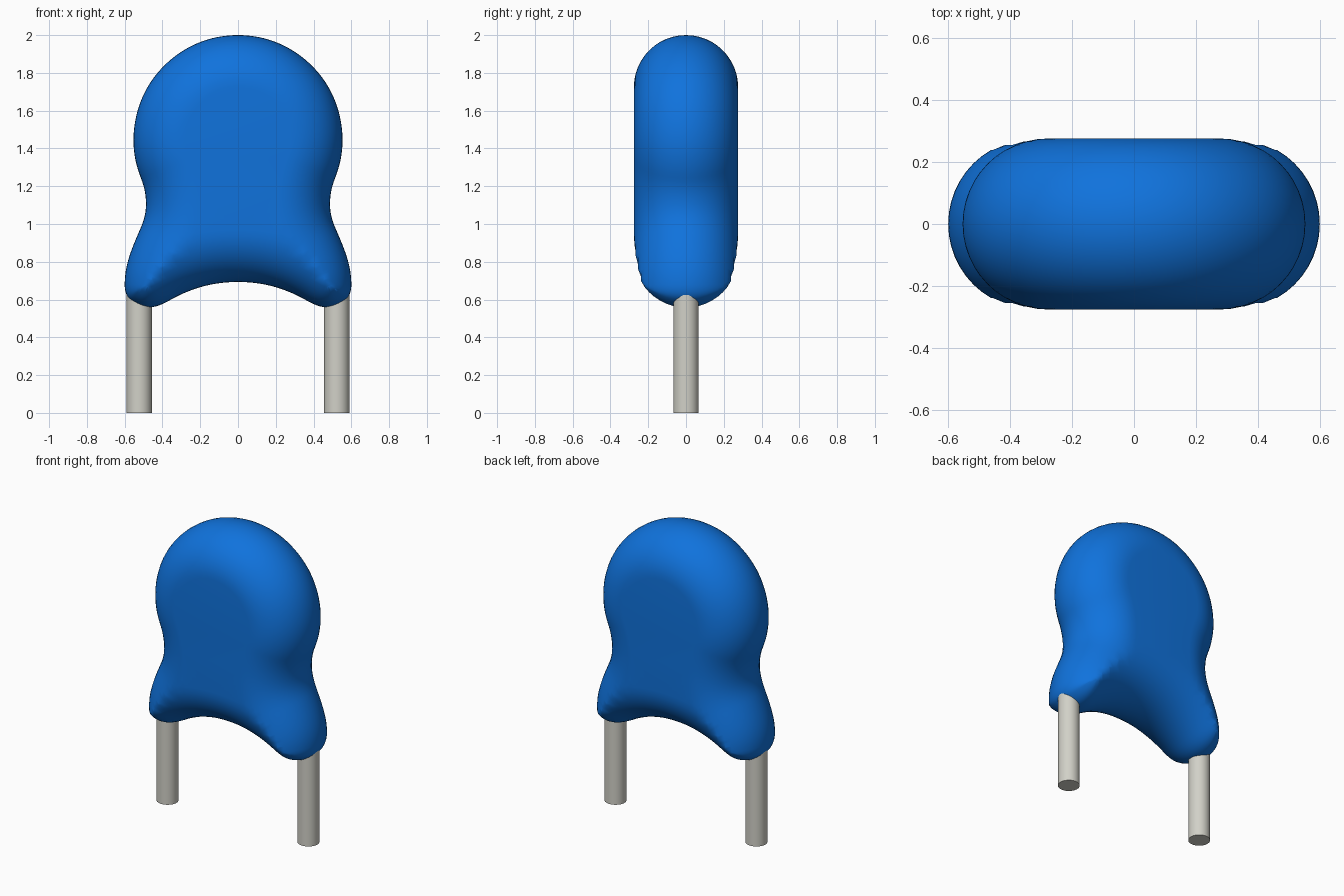
import bpy, bmesh
from math import sin, cos, sqrt, radians
from mathutils import Vector, kdtree
from mathutils.geometry import interpolate_bezier, delaunay_2d_cdt

if "Cube" in bpy.data.objects:
    bpy.data.objects.remove(bpy.data.objects["Cube"])

ROUND = 0.276      # half thickness, also the edge rounding radius
HEAD_R, HEAD_Z = 0.553, 1.447
STEPS = 12         # rings across the rounded edge


def material(name, color, roughness):
    mat = bpy.data.materials.new(name)
    mat.use_nodes = True
    mat.diffuse_color = color
    bsdf = mat.node_tree.nodes["Principled BSDF"]
    bsdf.inputs["Base Color"].default_value = color
    bsdf.inputs["Roughness"].default_value = roughness
    return mat


def finish(name, bm, mat):
    mesh = bpy.data.meshes.new(name)
    bmesh.ops.recalc_face_normals(bm, faces=bm.faces)
    bm.to_mesh(mesh)
    bm.free()
    mesh.materials.append(mat)
    obj = bpy.data.objects.new(name, mesh)
    bpy.context.collection.objects.link(obj)
    bpy.ops.object.select_all(action="DESELECT")
    bpy.context.view_layer.objects.active = obj
    obj.select_set(True)
    bpy.ops.object.shade_smooth_by_angle(angle=radians(50))
    return obj


def half_outline():
    """Left half from crown to arch: knots with a point and a travel direction."""
    knots = []
    for deg in (90, 50, 12, -21.6):
        a = radians(deg)
        knots.append((Vector((HEAD_R * cos(a), HEAD_Z + HEAD_R * sin(a))),
                      Vector((sin(a), -cos(a)))))
    for x, z, dx, dz in (
            (0.487, 1.105, 0, -1),          # waist
            (0.517, 0.975, 0.4, -0.92),     # flare
            (0.600, 0.680, 0, -1),          # foot, outer side
            (0.570, 0.597, -0.7, -0.6),
            (0.476, 0.558, -1, 0),          # foot, lowest point
            (0.328, 0.614, -0.89, 0.456),   # arch
            (0, 0.693, -1, 0)):
        knots.append((Vector((x, z)), Vector((dx, dz)).normalized()))
    points = []
    for (p, tp), (q, tq) in zip(knots, knots[1:]):
        h = 0.35 * (q - p).length
        count = max(8, int((q - p).length / 0.02))
        points += interpolate_bezier(p, p + tp * h, q - tq * h, q, count)[:-1]
    return [Vector(p[:2]) for p in points] + [knots[-1][0]]


def build_body(mat):
    half = half_outline()
    outline = half + [Vector((-p.x, p.y)) for p in reversed(half[1:-1])]
    n = len(outline)
    tree = kdtree.KDTree(n)
    for i, p in enumerate(outline):
        tree.insert((p.x, p.y, 0), i)
    tree.balance()

    # Inset rings, dropped where they pass the middle of a narrow foot
    points = list(outline)
    for s in range(1, STEPS + 1):
        d = ROUND * (1 - cos(radians(90 * s / STEPS)))
        for i, p in enumerate(outline):
            t = (outline[(i + 1) % n] - outline[i - 1]).normalized()
            q = p + Vector((t.y, -t.x)) * d
            if tree.find((q.x, q.y, 0))[2] > d - 0.0015:
                points.append(q)
    edges = [(i, (i + 1) % n) for i in range(n)]
    verts, _, faces, *_ = delaunay_2d_cdt(points, edges, [], 1, 0.0008)

    # Raise both sides according to the distance from the outline
    bm = bmesh.new()
    for side in (-1, 1):
        new = []
        for v in verts:
            d = min(tree.find((v.x, v.y, 0))[2], ROUND)
            y = sqrt(max(0, ROUND ** 2 - (ROUND - d) ** 2))
            new.append(bm.verts.new((v.x, side * y, v.y)))
        for f in faces:
            bm.faces.new([new[i] for i in f])
    bmesh.ops.remove_doubles(bm, verts=bm.verts, dist=0.0005)
    finish("coated_body", bm, mat)


def build_lead(name, x, mat):
    height = 0.66
    bm = bmesh.new()
    bmesh.ops.create_cone(bm, cap_ends=True, segments=40, radius1=0.067,
                          radius2=0.067, depth=height)
    bmesh.ops.translate(bm, verts=bm.verts, vec=(x, 0, height / 2))
    finish(name, bm, mat)


blue = material("blue coating", (0.005, 0.170, 0.72, 1), 0.4)
metal = material("grey metal", (0.64, 0.635, 0.575, 1), 0.4)

build_body(blue)
build_lead("left_lead", 0.523, metal)
build_lead("right_lead", -0.523, metal)
